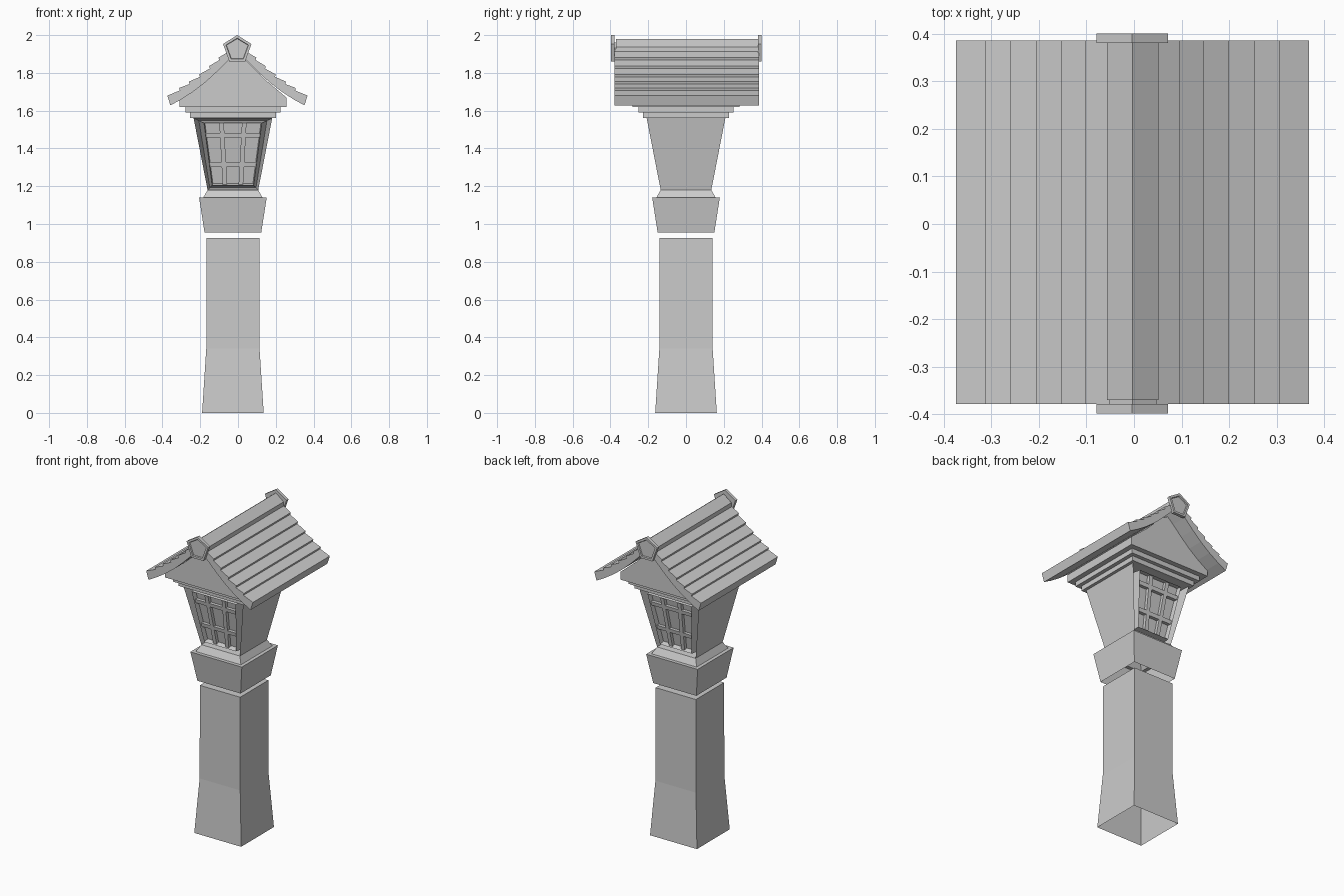
import bpy, bmesh

if "Cube" in bpy.data.objects:
    bpy.data.objects.remove(bpy.data.objects["Cube"])

CX = -0.027      # axis of the post and lamp housing
RX = -0.003      # axis of the roof


def finish(bm, name):
    bmesh.ops.recalc_face_normals(bm, faces=bm.faces[:])
    me = bpy.data.meshes.new(name)
    bm.to_mesh(me)
    bm.free()
    ob = bpy.data.objects.new(name, me)
    bpy.context.collection.objects.link(ob)
    return ob


def square_loft(rings, top=False):
    """Stack of square rings (half width, height), bottom left open."""
    bm = bmesh.new()
    loops = [[bm.verts.new((CX + sx * h, sy * h, z))
              for sx, sy in ((-1, -1), (1, -1), (1, 1), (-1, 1))] for h, z in rings]
    for a, b in zip(loops, loops[1:]):
        for i in range(4):
            j = (i + 1) % 4
            bm.faces.new((a[i], a[j], b[j], b[i]))
    if top:
        bm.faces.new(loops[-1])
    bmesh.ops.recalc_face_normals(bm, faces=bm.faces[:])
    return bm


def prism(half_profile, cx, y0, y1):
    """Extrude along y a profile mirrored about x = cx; first and last points lie on the axis or pair up."""
    pts = [(cx + x, z) for x, z in half_profile]
    pts += [(cx - x, z) for x, z in reversed(half_profile) if x > 1e-6]
    bm = bmesh.new()
    a = [bm.verts.new((x, y0, z)) for x, z in pts]
    b = [bm.verts.new((x, y1, z)) for x, z in pts]
    n = len(pts)
    for i in range(n):
        j = (i + 1) % n
        bm.faces.new((a[i], a[j], b[j], b[i]))
    bm.faces.new(a)
    bm.faces.new(b[::-1])
    bmesh.ops.recalc_face_normals(bm, faces=bm.faces[:])
    return bm


# Post and flared collar
finish(square_loft([(0.163, 0), (0.141, 0.34), (0.14, 0.925)], top=True), "post")
finish(square_loft([(0.15, 0.955), (0.179, 1.14), (0.157, 1.14), (0.134, 1.18)]), "collar")

# Lamp housing with a recessed window on the front and back
HB, HT, ZB, ZT = 0.134, 0.208, 1.18, 1.56
WB, WT, WZB, WZT = 0.11, 0.153, 1.205, 1.535


def wall(z):
    return HB + (HT - HB) * (z - ZB) / (ZT - ZB)


bm = square_loft([(HB, ZB), (HT, ZT)])
for f in [f for f in bm.faces if abs(f.normal.y) > 0.8]:
    s = 1 if f.normal.y > 0 else -1
    bmesh.ops.inset_individual(bm, faces=[f], thickness=0.025)
    for v in f.verts:
        up = v.co.z > 1.37
        z = WZT if up else WZB
        side = 1 if v.co.x > CX else -1
        v.co = (CX + side * (WT if up else WB), s * wall(z), z)
    f.normal_update()
    bmesh.ops.inset_individual(bm, faces=[f], thickness=0.006, depth=-0.03)
finish(bm, "lamp_housing")


# Window lattice: tapered bars following the sloping wall
def bar(bm, s, x0b, x1b, zb, x0t, x1t, zt):
    corners = [(x0b, zb), (x1b, zb), (x1t, zt), (x0t, zt)]
    rows = [[bm.verts.new((CX + x, s * (wall(z) - d), z)) for x, z in corners]
            for d in (0.01, 0.035)]
    for r in rows:
        bm.faces.new(r)
    for i in range(4):
        j = (i + 1) % 4
        bm.faces.new((rows[0][i], rows[0][j], rows[1][j], rows[1][i]))


for s, name in ((-1, "front_lattice"), (1, "back_lattice")):
    bm = bmesh.new()
    for k in (-1, 1):
        b, t = k * 0.042, k * 0.06
        bar(bm, s, b - 0.012, b + 0.012, WZB, t - 0.012, t + 0.012, WZT)
    for z in (1.315, 1.47):
        w = WB + (WT - WB) * (z - WZB) / (WZT - WZB)
        bar(bm, s, -w, w, z - 0.012, -w, w, z + 0.012)
    finish(bm, name)

# Stepped cornice and gable block under the roof
finish(square_loft([(HT, ZT), (0.227, ZT), (0.227, 1.59), (0.251, 1.59),
                    (0.251, 1.62), (0.283, 1.62)]), "cornice")
finish(prism([(0, 1.91), (0.06, 1.875), (0.17, 1.765), (0.283, 1.67), (0.283, 1.62)],
             CX, -0.283, 0.283), "gable_block")

# Curved roof with overlapping courses
courses = [(0.05, 1.922), (0.1, 1.877), (0.15, 1.832), (0.203, 1.788),
           (0.257, 1.75), (0.309, 1.716)]
top = [(0, 1.96)]
for x, z in courses:
    top += [(x, z + 0.004), (x - 0.004, z - 0.009)]
under = [(0.355, 1.628), (0.3, 1.658), (0.235, 1.7), (0.17, 1.75), (0.11, 1.805),
         (0.05, 1.865), (0, 1.91)]
finish(prism(top + [(0.371, 1.68)] + under, RX, -0.378, 0.386), "roof")

# Ridge cap
finish(prism([(0, 1.98), (0.054, 1.938), (0.054, 1.912), (0, 1.95)],
             RX, -0.37, 0.384), "ridge_cap")

# Five-sided ornaments with a sunken face at each ridge end
for y0, y1, s, name in ((-0.398, -0.378, -1, "front_ridge_end"), (0.38, 0.4, 1, "back_ridge_end")):
    bm = prism([(0, 2.0), (0.075, 1.953), (0.042, 1.86)], RX - 0.001, y0, y1)
    for f in [f for f in bm.faces if f.normal.y * s > 0.9]:
        bmesh.ops.inset_individual(bm, faces=[f], thickness=0.016)
        bmesh.ops.inset_individual(bm, faces=[f], thickness=0.003, depth=-0.008)
    finish(bm, name)
